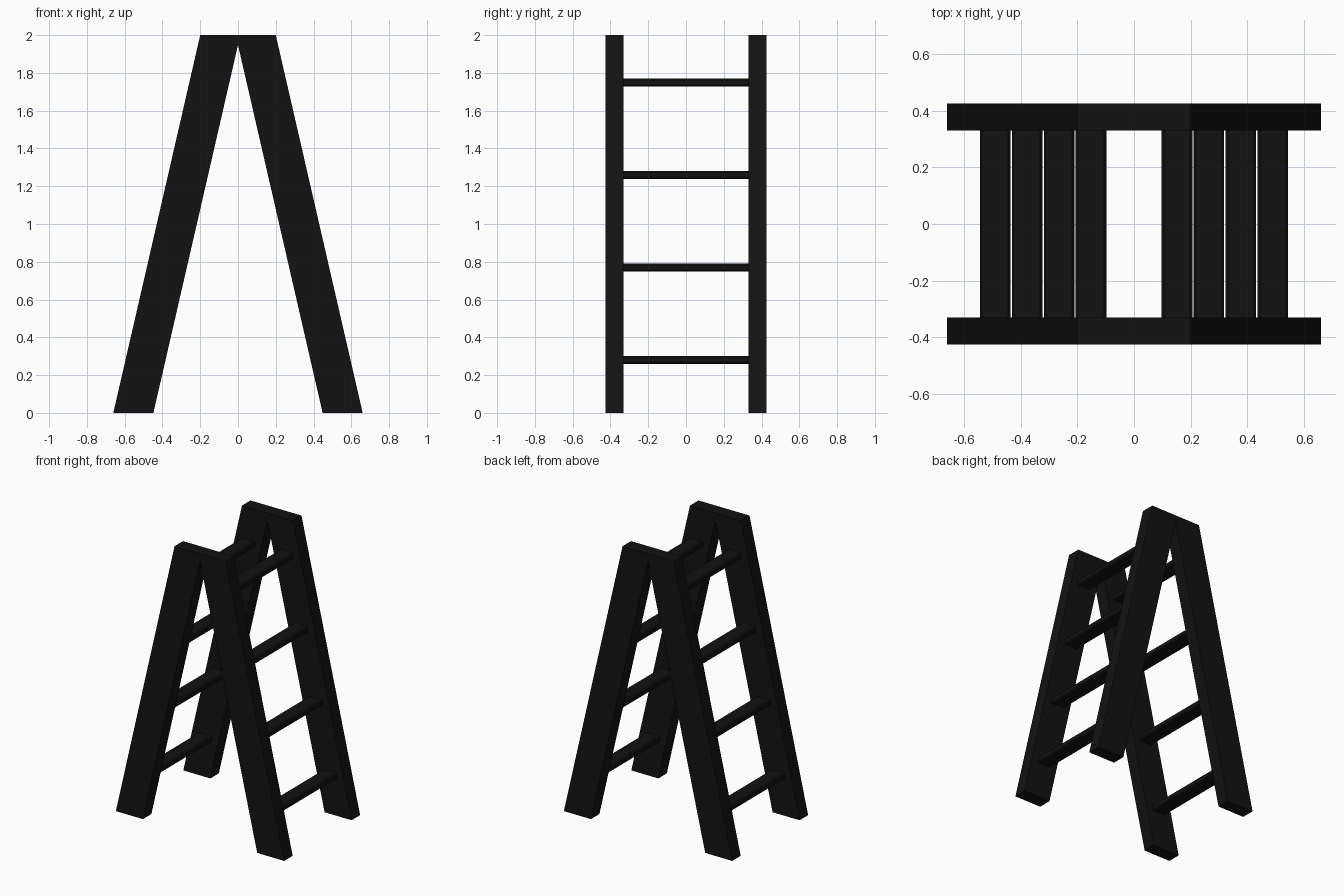
import bpy, bmesh

if "Cube" in bpy.data.objects:
    bpy.data.objects.remove(bpy.data.objects["Cube"])

mat = bpy.data.materials.new("black_paint")
mat.diffuse_color = (0.006, 0.006, 0.006, 1)
mat.use_nodes = True
mat.node_tree.nodes["Principled BSDF"].inputs["Base Color"].default_value = mat.diffuse_color

SLOPE = 0.23            # sideways lean per unit of height
Y_IN, Y_OUT = 0.33, 0.425


def prism(name, profile, y0, y1, bevel=0.0):
    """Extrude an (x, z) outline from y0 to y1."""
    bm = bmesh.new()
    face = bm.faces.new([bm.verts.new((x, y0, z)) for x, z in profile])
    ext = bmesh.ops.extrude_face_region(bm, geom=[face])
    verts = [g for g in ext["geom"] if isinstance(g, bmesh.types.BMVert)]
    bmesh.ops.translate(bm, verts=verts, vec=(0, y1 - y0, 0))
    if bevel:
        long_edges = [e for e in bm.edges
                      if abs(e.verts[0].co.y - e.verts[1].co.y) > 0.01]
        bmesh.ops.bevel(bm, geom=long_edges, offset=bevel, segments=1,
                        affect='EDGES')
    bmesh.ops.recalc_face_normals(bm, faces=bm.faces)
    me = bpy.data.meshes.new(name)
    bm.to_mesh(me)
    bm.free()
    me.materials.append(mat)
    ob = bpy.data.objects.new(name, me)
    bpy.context.collection.objects.link(ob)
    return ob


for sx, side in ((-1, "left"), (1, "right")):
    # leaning legs, front and back
    outline = [(sx * x, z) for x, z in
               ((0.448, 0), (0.66, 0), (0.20, 2), (-0.012, 2))]
    prism(f"{side}_front_leg", outline, -Y_OUT, -Y_IN)
    prism(f"{side}_back_leg", outline, Y_IN, Y_OUT)

    # level rungs following the lean
    for i in range(4):
        z = 0.28 + 0.49 * i
        x = sx * (0.554 - SLOPE * z)
        w, h = 0.054, 0.021
        prism(f"{side}_rung_{i + 1}",
              [(x - w, z - h), (x + w, z - h), (x + w, z + h), (x - w, z + h)],
              -Y_IN - 0.01, Y_IN + 0.01, bevel=0.008)
